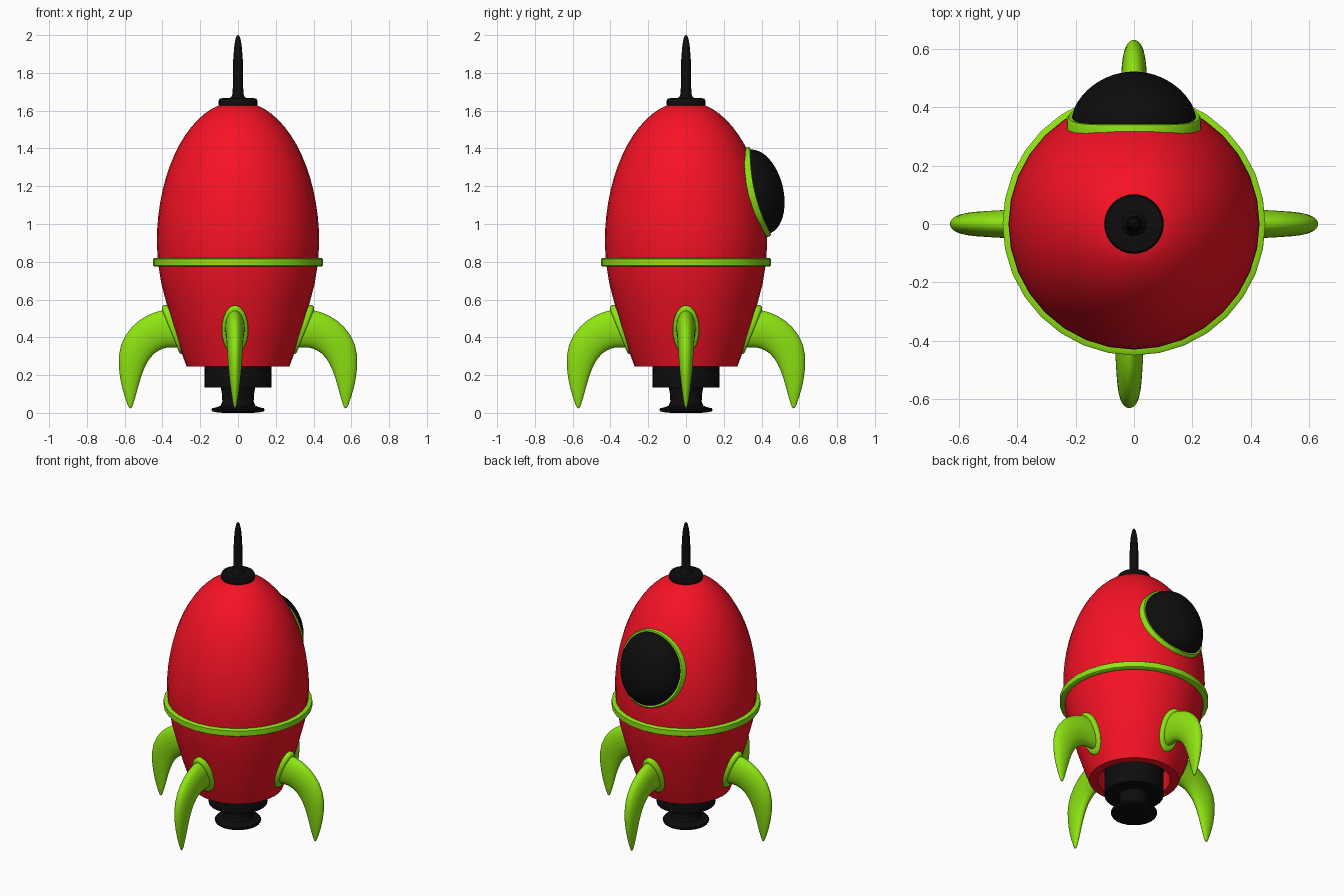
import bpy, bmesh, math
from mathutils import Vector, Matrix

if "Cube" in bpy.data.objects:
    bpy.data.objects.remove(bpy.data.objects["Cube"])


def material(name, rgb):
    m = bpy.data.materials.new(name)
    m.diffuse_color = (*rgb, 1)
    m.use_nodes = True
    m.node_tree.nodes["Principled BSDF"].inputs["Base Color"].default_value = m.diffuse_color
    return m


RED = material("red", (0.93, 0.006, 0.018))
GREEN = material("lime", (0.27, 0.78, 0.006))
BLACK = material("black", (0.004, 0.004, 0.004))


def finish(name, bm, mat, angle=40):
    bmesh.ops.remove_doubles(bm, verts=bm.verts, dist=1e-5)
    bmesh.ops.recalc_face_normals(bm, faces=bm.faces)
    me = bpy.data.meshes.new(name)
    bm.to_mesh(me)
    bm.free()
    me.materials.append(mat)
    ob = bpy.data.objects.new(name, me)
    bpy.context.collection.objects.link(ob)
    bpy.ops.object.select_all(action='DESELECT')
    ob.select_set(True)
    bpy.context.view_layer.objects.active = ob
    bpy.ops.object.shade_smooth_by_angle(angle=math.radians(angle))
    return ob


def loft(rings, caps=False, closed=False):
    """Skin a list of equal-length point rings."""
    bm = bmesh.new()
    rows = [[bm.verts.new(p) for p in ring] for ring in rings]
    n = len(rows[0])
    pairs = list(zip(rows, rows[1:])) + ([(rows[-1], rows[0])] if closed else [])
    for a, b in pairs:
        for i in range(n):
            j = (i + 1) % n
            bm.faces.new((a[i], a[j], b[j], b[i]))
    if caps:
        bm.faces.new(rows[0])
        bm.faces.new(rows[-1])
    return bm


def lathe(name, profile, mat, seg=32, closed=False):
    rings = [[(r * math.cos(k * math.tau / seg), r * math.sin(k * math.tau / seg), z)
              for k in range(seg)] for r, z in profile]
    return finish(name, loft(rings, not closed, closed), mat)


# Hull: recessed underside, tapered lower part, elliptical nose
hull = [(0.21, 0.36), (0.22, 0.245), (0.272, 0.245), (0.305, 0.335), (0.343, 0.45),
        (0.376, 0.57), (0.405, 0.68), (0.423, 0.79), (0.43, 0.9)]
for i in range(1, 15):
    a = math.radians(76.7) * i / 14
    hull.append((0.43 * math.cos(a), 0.9 + 0.75 * math.sin(a)))
lathe("hull", hull, RED)

# Belt around the hull
lathe("belt", [(0.415, 0.775), (0.443, 0.775), (0.45, 0.78), (0.45, 0.815),
               (0.443, 0.82), (0.415, 0.82)], GREEN, closed=True)

# Engine block and flared nozzle
lathe("engine", [(0.178, 0.37), (0.178, 0.135)], BLACK)
lathe("nozzle", [(0.092, 0.14), (0.085, 0.1), (0.083, 0.06), (0.092, 0.038), (0.115, 0.029),
                 (0.137, 0.025), (0.141, 0.018), (0.137, 0.008), (0.1, 0.001), (0.05, 0)], BLACK)

# Antenna with its base disc
lathe("antenna_base", [(0.098, 1.62), (0.102, 1.63), (0.102, 1.655), (0.096, 1.665),
                       (0.05, 1.668)], BLACK)
lathe("antenna", [(0.045, 1.665), (0.034, 1.675), (0.028, 1.695), (0.027, 1.8), (0.025, 1.88),
                  (0.019, 1.95), (0.011, 1.988), (0.003, 2.0)], BLACK, seg=20)


def fin_rings(sections, seg=24):
    """Elliptical sections from outer/inner edge points and a half width."""
    rings = []
    for xo, zo, xi, zi, w in sections:
        o, i = Vector((xo, 0, zo)), Vector((xi, 0, zi))
        rings.append([(o + i) / 2 + (o - i) / 2 * math.cos(k * math.tau / seg)
                      + Vector((0, w * math.sin(k * math.tau / seg), 0)) for k in range(seg)])
    return rings


FIN = [(0.35, 0.548, 0.27, 0.335, 0.055), (0.41, 0.544, 0.33, 0.347, 0.053),
       (0.46, 0.527, 0.375, 0.346, 0.05), (0.525, 0.495, 0.417, 0.335, 0.047),
       (0.602, 0.418, 0.467, 0.295, 0.043), (0.64, 0.31, 0.502, 0.225, 0.038),
       (0.625, 0.167, 0.525, 0.15, 0.027), (0.597, 0.075, 0.547, 0.068, 0.015),
       (0.577, 0.022, 0.564, 0.02, 0.005)]
FLANGE = [(0.34, 0.57, 0.26, 0.312, 0.07), (0.394, 0.57, 0.303, 0.312, 0.07),
          (0.402, 0.562, 0.312, 0.32, 0.065), (0.402, 0.545, 0.318, 0.34, 0.054)]

# Four curved legs, each with a flange against the hull
for k, side in enumerate(("right", "back", "left", "front")):
    shift = Matrix.Translation((-0.016 if side == "front" else 0, 0, 0))
    turn = shift @ Matrix.Rotation(k * math.pi / 2, 4, 'Z')
    for part, sections in (("leg", FIN), ("leg_flange", FLANGE)):
        bm = loft(fin_rings(sections), True)
        bmesh.ops.transform(bm, matrix=turn, verts=bm.verts)
        ob = finish(f"{side}_{part}", bm, GREEN, 50)
        if part == "leg":
            ob.modifiers.new("smooth", 'SUBSURF').levels = 1
            ob.modifiers["smooth"].render_levels = 1

# Porthole: tilted frame on the back of the hull
CENTRE = Vector((0, 0.383, 1.17))
U, V, N = Vector((1, 0, 0)), Vector((0, -0.233, 0.973)), Vector((0, 0.973, 0.233))


def window_point(s, a, rx, rz, h):
    lift = h * math.sqrt(max(0, 1 - s * s)) - 0.03 * (s * math.cos(a)) ** 2
    return CENTRE + U * rx * s * math.cos(a) + V * rz * s * math.sin(a) + N * lift


SEG = 40
angles = [k * math.tau / SEG for k in range(SEG)]
dome = [[window_point(math.cos(t * math.pi / 24), a, 0.213, 0.228, 0.132) for a in angles]
        for t in range(12)]
dome.append([window_point(0.02, a, 0.213, 0.228, 0.132) for a in angles])
dome.insert(0, [p - N * 0.04 for p in dome[0]])
finish("window_dome", loft(dome, True), BLACK, 60)

# Raised rim that follows the hull around the window
rim = []
for w, d in ((0.0, -0.06), (0.0, 0.004), (-0.006, 0.012), (-0.022, 0.012), (-0.03, -0.06)):
    rim.append([window_point(1, a, 0.23 + w, 0.243 + w, 0) + N * d for a in angles])
finish("window_rim", loft(rim, closed=True), GREEN)
